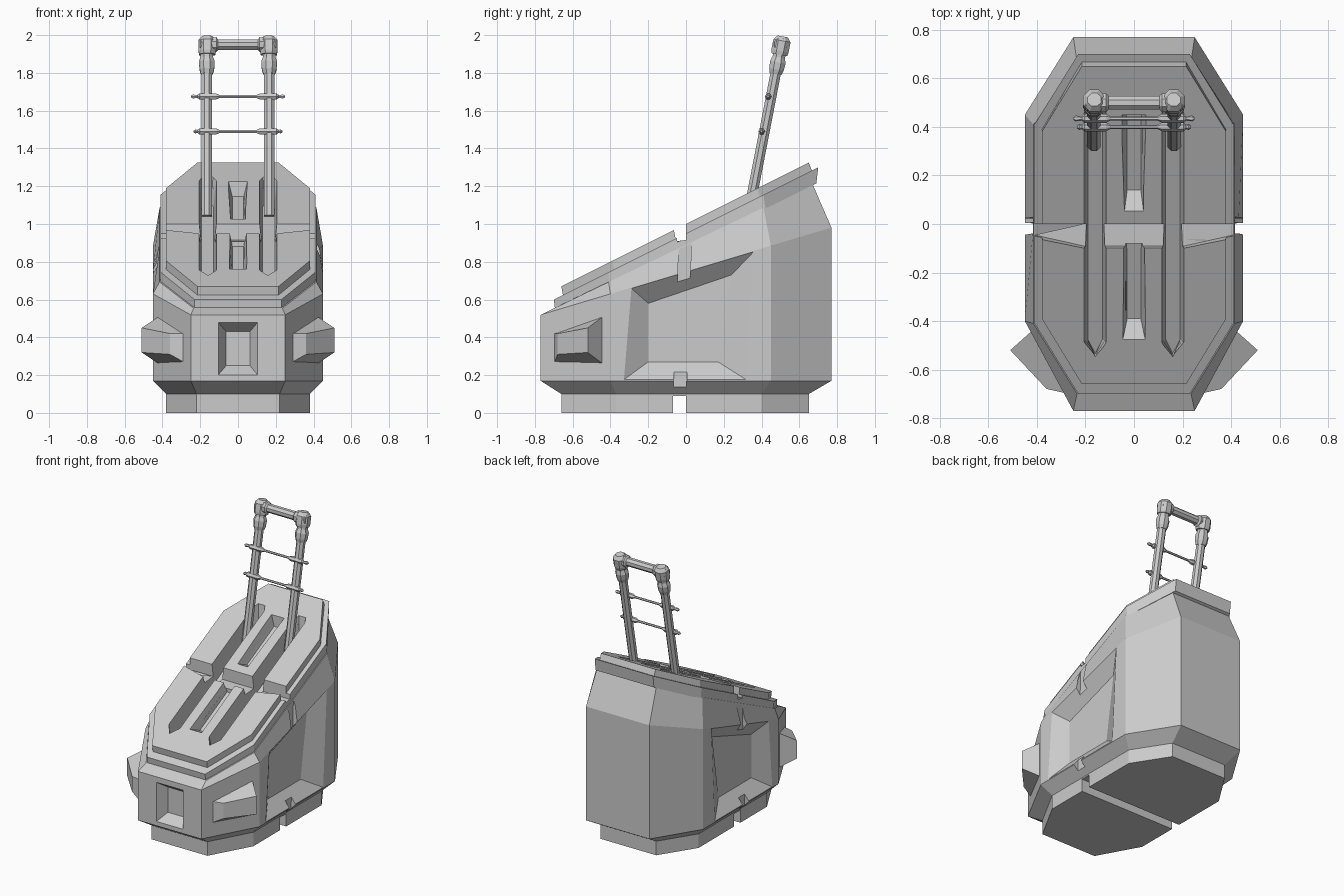
import bpy, bmesh, math
from mathutils import Vector

cube = bpy.data.objects.get("Cube")
if cube:
    bpy.data.objects.remove(cube, do_unlink=True)

grey = bpy.data.materials.new("plain_grey")
grey.use_nodes = True
grey.diffuse_color = (0.6, 0.6, 0.6, 1)
grey.node_tree.nodes["Principled BSDF"].inputs["Base Color"].default_value = (0.6, 0.6, 0.6, 1)


def loft(name, rings):
    """Closed solid through rings of equal point count."""
    bm = bmesh.new()
    vs = [[bm.verts.new(p) for p in ring] for ring in rings]
    n = len(vs[0])
    for a, b in zip(vs, vs[1:]):
        for i in range(n):
            j = (i + 1) % n
            bm.faces.new((a[i], a[j], b[j], b[i]))
    bm.faces.new(vs[0])
    bm.faces.new(vs[-1])
    bmesh.ops.recalc_face_normals(bm, faces=bm.faces)
    me = bpy.data.meshes.new(name)
    bm.to_mesh(me)
    bm.free()
    me.materials.append(grey)
    ob = bpy.data.objects.new(name, me)
    bpy.context.collection.objects.link(ob)
    return ob


def outline(end, front, side, y1, y2, back, z):
    """Mirrored long octagon; z is a function of y."""
    half = [(end, front), (side, y1), (side, y2), (end, back)]
    pts = half + [(-x, y) for x, y in reversed(half)]
    return [(x, y, z(y)) for x, y in pts]


def slope(offset, rise=0.5):
    return lambda y: offset + rise * y


def turned(name, origin, axis, profile, sides=8):
    """Faceted rod from (distance, radius) pairs along an axis."""
    axis = Vector(axis).normalized()
    u = axis.cross(Vector((0, 1, 0))).normalized()
    v = axis.cross(u)
    rings = []
    for t, r in profile:
        c = Vector(origin) + axis * t
        angles = [(k + 0.5) * math.tau / sides for k in range(sides)]
        rings.append([c + (u * math.cos(a) + v * math.sin(a)) * r for a in angles])
    return loft(name, rings)


def cut(targets, cutter):
    for ob in targets:
        mod = ob.modifiers.new("cut", 'BOOLEAN')
        mod.operation = 'DIFFERENCE'
        mod.solver = 'EXACT'
        mod.object = cutter
        bpy.context.view_layer.objects.active = ob
        bpy.ops.object.modifier_apply(modifier=mod.name)
    bpy.data.objects.remove(cutter, do_unlink=True)


def at_x(x, pts):
    return [(x, y, z) for y, z in pts]


def deck_cutter(top, bottom, depth):
    """Tapered slot cutter following the sloping deck."""
    z0, z1 = slope(1.04), slope(1.0 - depth)
    return loft("slot_cutter", [[(x, y, z0(y)) for x, y in top],
                                [(x, y, z1(y)) for x, y in bottom]])


# Hull with plinth, flared skirt, upright walls and sloping shoulder
hull = loft("hull", [
    outline(0.22, -0.66, 0.38, -0.37, 0.40, 0.65, slope(0, 0)),
    outline(0.22, -0.66, 0.38, -0.37, 0.40, 0.65, slope(0.1, 0)),
    outline(0.25, -0.77, 0.45, -0.40, 0.45, 0.77, slope(0.17, 0)),
    outline(0.25, -0.77, 0.45, -0.40, 0.45, 0.77, slope(0.75, 0.3)),
    outline(0.235, -0.70, 0.415, -0.41, 0.41, 0.67, slope(0.89, 0.48)),
])

# Two stacked deck plates
lower_plate = loft("lower_deck_plate", [
    outline(0.23, -0.69, 0.41, -0.40, 0.42, 0.69, slope(0.87)),
    outline(0.23, -0.70, 0.41, -0.41, 0.41, 0.70, slope(0.95)),
])
upper_plate = loft("upper_deck_plate", [
    outline(0.215, -0.65, 0.38, -0.38, 0.39, 0.67, slope(0.94)),
    outline(0.215, -0.66, 0.38, -0.39, 0.38, 0.65, slope(1.0)),
])
plates = [lower_plate, upper_plate]
solids = [hull] + plates

# Side recesses and vertical seams
for s in (-1, 1):
    rim = [(-0.33, 0.175), (-0.29, 0.66), (0.36, 0.855), (0.32, 0.175)]
    floor = [(-0.2, 0.27), (-0.2, 0.58), (0.24, 0.73), (0.17, 0.27)]
    cut([hull], loft("recess_cutter", [
        at_x(s * 0.5, rim), at_x(s * 0.451, rim), at_x(s * 0.375, floor)]))
    seam = [(-0.07, 0.05), (-0.035, 0.95), (0.03, 0.95), (0, 0.05)]
    cut([hull], loft("seam_cutter", [at_x(s * 0.417, seam), at_x(s * 0.6, seam)]))

# Gap splitting the plinth
gap = [(-0.07, -0.1), (-0.07, 0.09), (0, 0.09), (0, -0.1)]
cut([hull], loft("plinth_gap_cutter", [at_x(-0.6, gap), at_x(0.6, gap)]))

# Gap across the deck, leaning forward towards the middle
cut(plates, loft("deck_gap_cutter", [
    at_x(x, [(y, 1.06), (y + 0.03, 0.905), (0, 0.915), (0, 1.06)])
    for x, y in ((-0.5, -0.055), (-0.21, -0.12), (0.21, -0.12), (0.5, -0.055))]))

# Pointed rail slots
for s in (-1, 1):
    top = [(0.16, -0.55), (0.21, -0.49), (0.21, 0.46), (0.19, 0.5),
           (0.13, 0.5), (0.11, 0.46), (0.11, -0.49)]
    bottom = [(0.16 + (x - 0.16) * 0.6, y * 0.97) for x, y in top]
    cut(solids, deck_cutter([(s * x, y) for x, y in top],
                            [(s * x, y) for x, y in bottom], 0.135))

# Central channel in two lengths
for y0, y1, w0, w1 in ((-0.52, -0.08, 0.055, 0.05), (0.01, 0.45, 0.045, 0.06)):
    top = [(-w0, y0), (w0, y0), (w1, y1), (-w1, y1)]
    bottom = [(-0.028, y0 + 0.13), (0.028, y0 + 0.13), (0.03, y1), (-0.03, y1)]
    cut(plates, deck_cutter(top, bottom, 0.08))

# Front window recess
def window(w, z0, z1, y):
    return [(-w, y, z0), (w, y, z0), (w, y, z1), (-w, y, z1)]


cut([hull], loft("window_cutter", [
    window(0.105, 0.2, 0.48, -0.85), window(0.105, 0.2, 0.48, -0.771),
    window(0.063, 0.25, 0.43, -0.70)]))

# Cheek blocks on the slanted front corners
for s, side in ((-1, "right"), (1, "left")):
    base = [(0.27, -0.70, 0.26), (0.27, -0.70, 0.42),
            (0.42, -0.44, 0.51), (0.42, -0.44, 0.26)]
    face = [(0.36, -0.68, 0.31), (0.36, -0.68, 0.42),
            (0.51, -0.52, 0.45), (0.51, -0.52, 0.32)]
    loft("cheek_block_" + side, [[(s * x, y, z) for x, y, z in r] for r in (base, face)])

# Leaning posts with collars and heads
lean = (0, 0.19, 0.98)
for s, side in ((-1, "right"), (1, "left")):
    foot = (s * 0.165, 0.355, 1.18)
    turned("post_" + side, foot, lean, [(-0.14, 0.03), (0.65, 0.03)])
    turned("collar_" + side, foot, lean,
           [(0.625, 0.034), (0.65, 0.042), (0.69, 0.045), (0.715, 0.036), (0.75, 0.036)])
    turned("post_head_" + side, (s * 0.163, 0.355, 1.18), lean,
           [(0.73, 0.046), (0.75, 0.05), (0.805, 0.05), (0.828, 0.03)])

# Top bar and thin rungs with spiked ends
turned("top_bar", (0, 0.50, 1.95), (1, 0, 0),
       [(-0.2, 0.035), (-0.115, 0.042), (-0.105, 0.03),
        (0.105, 0.03), (0.115, 0.042), (0.2, 0.035)])
half_rung = [(0.095, 0.008), (0.115, 0.018), (0.205, 0.018), (0.215, 0.009)]
for name, y, z, tip in (("upper_rung", 0.435, 1.675, 0.25), ("lower_rung", 0.40, 1.49, 0.235)):
    half = half_rung + [(tip - 0.01, 0.012), (tip, 0.006)]
    turned(name, (0, y, z), (1, 0, 0), [(-t, r) for t, r in reversed(half)] + half, 6)
